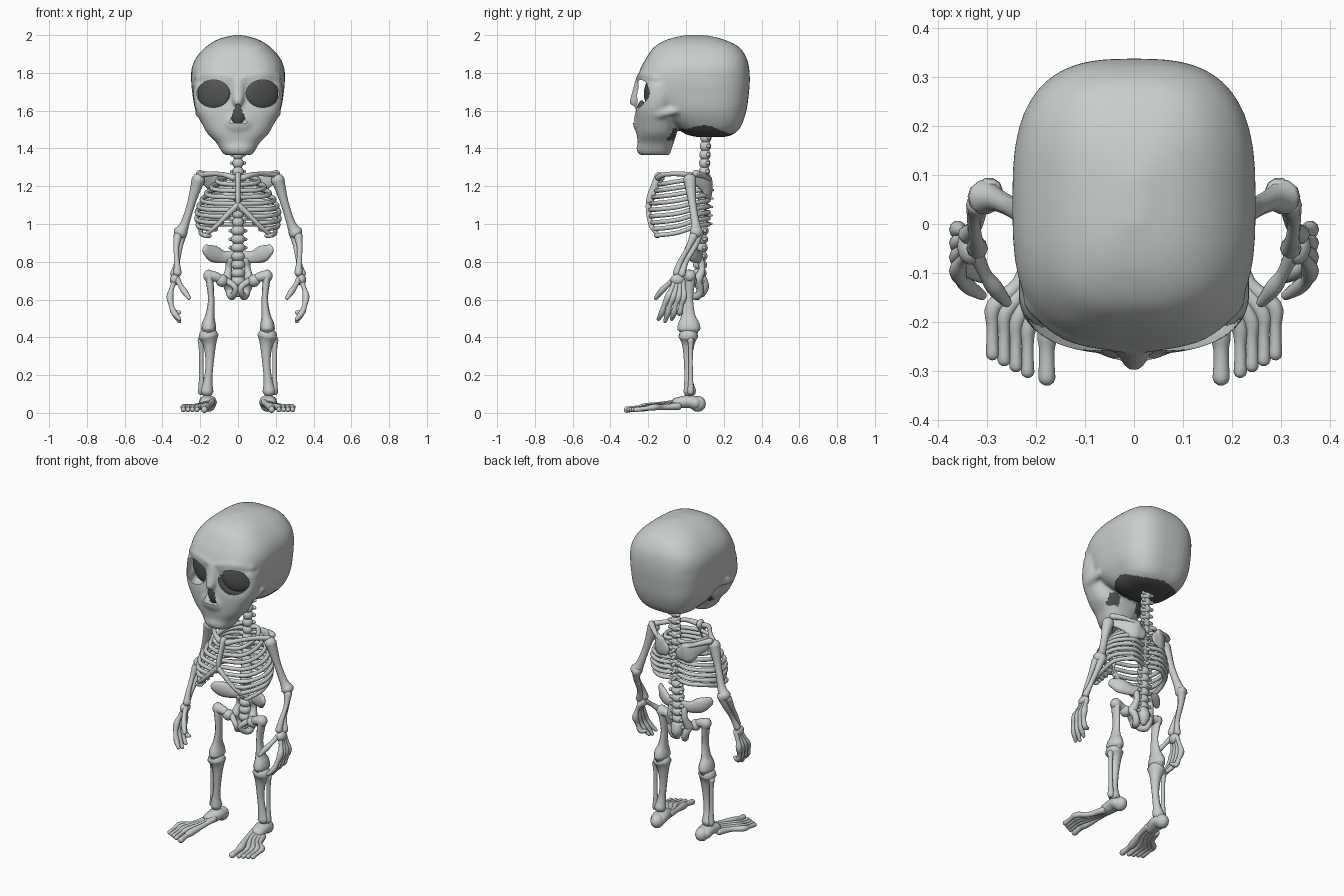
import bpy, bmesh
from math import sin, cos, pi, copysign, sqrt
from mathutils import Vector, Matrix

if "Cube" in bpy.data.objects:
    bpy.data.objects.remove(bpy.data.objects["Cube"])


def material(name, colour):
    mat = bpy.data.materials.new(name)
    mat.diffuse_color = colour
    mat.use_nodes = True
    shader = mat.node_tree.nodes["Principled BSDF"]
    shader.inputs["Base Color"].default_value = colour
    shader.inputs["Roughness"].default_value = 0.7
    return mat


bone = material("bone_grey", (0.58, 0.62, 0.595, 1))
hollow = material("hollow_dark_grey", (0.085, 0.09, 0.088, 1))


def finish(bm, name, mat=bone):
    bmesh.ops.recalc_face_normals(bm, faces=bm.faces[:])
    for f in bm.faces:
        f.smooth = True
    mesh = bpy.data.meshes.new(name)
    bm.to_mesh(mesh)
    bm.free()
    mesh.materials.append(mat)
    ob = bpy.data.objects.new(name, mesh)
    bpy.context.collection.objects.link(ob)
    return ob


def spline(pts, steps=4):
    """Smooth path through points of any dimension."""
    p = [Vector(q) for q in pts]
    p = [p[0]] + p + [p[-1]]
    out = []
    for a, b, c, d in zip(p, p[1:], p[2:], p[3:]):
        for s in range(steps):
            t = s / steps
            out.append(b + (c - a) * (t / 2) + (a * 2 - b * 5 + c * 4 - d) * (t * t / 2)
                       + (b * 3 - a - c * 3 + d) * (t ** 3 / 2))
    return out + [p[-1]]


def skin_rings(bm, rings):
    rows = [[bm.verts.new(v) for v in r] for r in rings]
    n = len(rows[0])
    for a, b in zip(rows, rows[1:]):
        for i in range(n):
            bm.faces.new((a[i], a[(i + 1) % n], b[(i + 1) % n], b[i]))
    bm.faces.new(rows[0][::-1])
    bm.faces.new(rows[-1])


def add_tube(bm, pts, flat=1, sides=10):
    """Round-ended tube; every point is x, y, z, radius."""
    path = spline(pts)
    pos = [q.to_3d() for q in path]
    tan = [(pos[min(i + 1, len(pos) - 1)] - pos[max(i - 1, 0)]).normalized() for i in range(len(pos))]
    ref = Vector((0, 0, 1)) if max(abs(t.z) for t in tan) < 0.85 else Vector((0, 1, 0))
    stations = [(p, t, q[3]) for p, t, q in zip(pos, tan, path)]
    p, t, r = stations[0]
    start = [(p - t * r * k, t, r * s) for k, s in ((0.8, 0.35), (0.5, 0.8))]
    p, t, r = stations[-1]
    end = [(p + t * r * k, t, r * s) for k, s in ((0.5, 0.8), (0.8, 0.35))]
    rings = []
    for p, t, r in start + stations + end:
        u = t.cross(ref).normalized()
        v = u.cross(t)
        rings.append([p + u * (r * flat * cos(a)) + v * (r * sin(a))
                      for a in (2 * pi * i / sides for i in range(sides))])
    skin_rings(bm, rings)


def add_ball(bm, loc, scale, turn=0):
    m = Matrix.Translation(loc) @ Matrix.Rotation(turn, 4, "Z") @ Matrix.Diagonal((*scale, 1))
    bmesh.ops.create_icosphere(bm, subdivisions=3, radius=1, matrix=m)


def tube(name, pts, flat=1):
    bm = bmesh.new()
    add_tube(bm, pts, flat)
    return finish(bm, name)


def pair(name, pts, flat=1):
    for side, s in (("left", 1), ("right", -1)):
        tube(f"{side}_{name}", [(s * x, y, z, r) for x, y, z, r in pts], flat)


def ball_pair(name, loc, scale, turn=0, mat=bone):
    for side, s in (("left", 1), ("right", -1)):
        bm = bmesh.new()
        add_ball(bm, (s * loc[0], loc[1], loc[2]), scale, s * turn)
        finish(bm, f"{side}_{name}", mat)


# Skull: stacked rounded sections (z, front y, back y, half width)
def add_loft(bm, rows, power, n=48):
    rings = []
    for z, front, back, w in spline(rows):
        ring = []
        for i in range(n):
            c, s = cos(2 * pi * i / n), sin(2 * pi * i / n)
            ring.append((copysign(abs(c) ** (2 / power), c) * w,
                         (front + back) / 2 + copysign(abs(s) ** (2 / power), s) * (back - front) / 2, z))
        rings.append(ring)
    skin_rings(bm, rings)


bm = bmesh.new()
add_loft(bm, [(1.46, .06, .2, .06), (1.475, 0, .25, .13), (1.515, -.06, .29, .18),
              (1.6, -.17, .32, .225), (1.7, -.235, .334, .243), (1.76, -.258, .338, .248),
              (1.82, -.242, .335, .246), (1.88, -.21, .32, .222), (1.94, -.165, .277, .168),
              (1.98, -.09, .19, .1), (2.0, 0, .1, .02)], 2.9)
add_loft(bm, [(1.365, -.245, -.085, .07), (1.385, -.255, -.08, .088), (1.43, -.255, -.065, .115),
              (1.48, -.262, -.05, .163), (1.54, -.266, -.05, .195), (1.6, -.266, -.05, .222),
              (1.66, -.257, -.03, .235), (1.74, -.25, 0, .235)], 2.5)
add_tube(bm, [(0, -.225, 1.76, .045), (0, -.25, 1.69, .038), (0, -.275, 1.645, .028)])   # nasal bone
add_ball(bm, (0, -.232, 1.54), (.095, .05, .07))                                        # upper jaw
add_ball(bm, (0, -.24, 1.4), (.06, .022, .035))                                         # chin
for s in (1, -1):
    add_tube(bm, [(s * .12, -.22, 1.585, .034), (s * .19, -.15, 1.585, .032), (s * .207, -.05, 1.6, .02)])
    add_tube(bm, [(s * .03, -.24, 1.775, .024), (s * .13, -.212, 1.787, .03), (s * .2, -.155, 1.77, .03)])
skull = finish(bm, "skull")
remesh = skull.modifiers.new("fuse", "REMESH")
remesh.mode, remesh.voxel_size, remesh.use_smooth_shade = "VOXEL", 0.009, True
relax = skull.modifiers.new("relax", "SMOOTH")
relax.factor, relax.iterations = 0.5, 9
fused = bpy.data.meshes.new_from_object(skull.evaluated_get(bpy.context.evaluated_depsgraph_get()))
skull.modifiers.clear()
bm = bmesh.new()
bm.from_mesh(fused)


# Eye and nose openings, then the dark underside and jaw hollows
def eye(p):
    return sqrt(((abs(p.x) - .13) / .087) ** 2 + ((p.z - 1.69) / .073) ** 2)


def is_open(f):
    p = f.calc_center_median()
    if p.y < -.2 and 1.535 < p.z < 1.635 and abs(p.x) < .04 * (1.65 - p.z) / .1:
        return True
    return p.y < -.12 and eye(p) < 1


def is_dark(f):
    p, n = f.calc_center_median(), f.normal
    if p.y > -.04 and p.z < 1.53 and n.z < -.4:
        return (p.x / .185) ** 2 + ((p.y - .1) / .16) ** 2 < 1
    return n.y > .4 and 1.44 < p.z < 1.51 and .06 < abs(p.x) < .125 and p.y < 0


bmesh.ops.delete(bm, geom=[f for f in bm.faces if is_open(f)], context="FACES")
for v in bm.verts:
    d = eye(v.co)
    if v.is_boundary and v.co.y < -.12 and .8 < d < 1.2:
        cx = copysign(.13, v.co.x)
        v.co.x, v.co.z = cx + (v.co.x - cx) / d, 1.69 + (v.co.z - 1.69) / d
for f in bm.faces:
    f.smooth = True
    f.material_index = int(is_dark(f))
bm.to_mesh(skull.data)
bm.free()
skull.data.materials.append(hollow)

# Dark recesses behind the openings
ball_pair("eye_recess", (.128, -.178, 1.69), (.094, .022, .083), .44, hollow)
bm = bmesh.new()
add_ball(bm, (0, -.235, 1.59), (.042, .025, .065))
finish(bm, "nose_recess", hollow)

# Spine
for i in range(18):
    z = .695 + i * .0448
    y = .07 + .035 * (z - .68) / .78
    r = .037 if z < 1 else .03
    bm = bmesh.new()
    add_ball(bm, (0, y, z), (r, r, .03))
    if .97 < z < 1.22:
        add_tube(bm, [(0, y + .015, z, .014), (0, y + .05, z - .008, .007)], sides=6)
    add_tube(bm, [(-r - .004, y + .018, z, .01), (0, y + .012, z, .015), (r + .004, y + .018, z, .01)], sides=6)
    finish(bm, f"vertebra_{i + 1}")
tube("sacrum", [(0, .075, .7, .04), (0, .09, .665, .034), (0, .085, .63, .02)])

# Rib cage
tube("breastbone", [(0, -.14, 1.25, .03), (0, -.165, 1.2, .022), (0, -.19, 1.13, .022), (0, -.198, 1.08, .013)], .6)
for i in range(9):
    t = i / 8
    z = 1.25 - .0315 * i
    w = .11 + .107 * sin(t * 2.2)
    f = -.14 - .062 * sin(t * 2.2)
    k = max(0, i - 4)
    end = .015 + .034 * k
    pts = [(.02, .1, z), (w * .5, .118, z), (w * .93, .05, z - .012), (w, -.05, z - .025 - .02 * t),
           (max(w * .75, end + .025), f * .8, z - .036 - .022 * t), (end, f + .011 * k, z - .04 - .02 * t)]
    pair(f"rib_{i + 1}", [(*p, .0122) for p in pts])
pair("rib_margin", [(.005, -.198, 1.1, .016), (.07, -.194, 1.035, .014), (.12, -.18, .985, .013), (.17, -.15, .945, .011)])

# Shoulders
pair("collarbone", [(.025, -.145, 1.245, .018), (.08, -.115, 1.262, .013), (.14, -.04, 1.265, .013), (.2, .02, 1.26, .016)])
pair("shoulder_blade", [(.18, .05, 1.235, .028), (.13, .1, 1.215, .05), (.09, .122, 1.19, .066), (.06, .128, 1.18, .045)], .25)
pair("shoulder_ridge", [(.07, .132, 1.22, .01), (.14, .105, 1.25, .013), (.205, .05, 1.268, .019)])

# Arms
pair("upper_arm", [(.21, .02, 1.235, .036), (.224, .025, 1.19, .029), (.25, .035, 1.1, .021),
                   (.282, .05, 1.0, .024), (.305, .055, .955, .037)])
pair("ulna", [(.295, .068, .955, .028), (.308, .05, .89, .018), (.322, .0, .8, .014), (.34, -.022, .735, .02)])
pair("radius", [(.32, .04, .935, .023), (.327, .01, .87, .014), (.324, -.03, .8, .015), (.32, -.05, .74, .022)])
ball_pair("wrist", (.335, -.045, .705), (.026, .038, .03))
for k in range(4):
    pair(f"finger_{k + 1}", [(.335, -.06 + .014 * k, .7, .015), (.35, -.074 + .02 * k, .66, .012),
                             (.36, -.095 + .028 * k, .615, .018), (.353, -.115 + .03 * k, .57, .013),
                             (.338, -.128 + .032 * k, .53, .016), (.31, -.146 + .035 * k, .484 + .012 * (k - 1) ** 2, .01)])
pair("thumb", [(.323, -.06, .71, .016), (.305, -.1, .675, .013), (.285, -.13, .645, .017), (.26, -.16, .608, .011)])

# Pelvis
pair("hip_wing", [(.015, .08, .835, .028), (.075, .065, .825, .034), (.13, .04, .842, .046), (.165, .012, .862, .032)], .45)
pair("hip_stem", [(.045, .075, .81, .02), (.05, .085, .76, .018), (.06, .06, .7, .028)])
pair("sit_bone", [(.065, .055, .7, .026), (.05, .075, .655, .02), (.035, .06, .618, .021), (.02, .02, .63, .016),
                  (.015, 0, .665, .015), (.06, .025, .7, .018)])

# Legs
ball_pair("hip_ball", (.085, .025, .7), (.033, .033, .033))
pair("thigh_neck", [(.085, .025, .7, .024), (.115, .02, .72, .026), (.155, .02, .725, .034)])
pair("thigh", [(.155, .02, .73, .034), (.148, .016, .68, .031), (.142, .012, .6, .027), (.148, .012, .52, .038),
               (.154, .014, .475, .058), (.155, .015, .445, .064), (.155, .015, .43, .052)], .62)
pair("shin", [(.156, .012, .405, .054), (.15, .012, .36, .034), (.15, .01, .27, .022), (.158, .012, .18, .022), (.165, .02, .115, .035)])
pair("calf_bone", [(.196, .025, .385, .018), (.195, .025, .33, .012), (.194, .025, .2, .012), (.193, .025, .11, .019)])

# Feet
ball_pair("heel", (.155, .062, .048), (.038, .043, .042))
pair("ankle", [(.16, .055, .05, .036), (.16, .015, .06, .036), (.168, -.05, .052, .03)], 1.3)
for k in range(5):
    tip_x = .178 if k == 0 else .193 + .024 * k
    tip_y = -.315 + .012 * k
    size = 1.3 if k == 0 else 1
    pair(f"toe_{k + 1}", [(.14 + .015 * k, -.04, .055 - .005 * k, .02), (.15 + .021 * k, -.12, .046 - .004 * k, .015),
                          (tip_x - .004, -.215 + .012 * k, .03, .017 * size), (tip_x, tip_y + .055, .024, .012 * size),
                          (tip_x, tip_y, .017, .0135 * size)])
